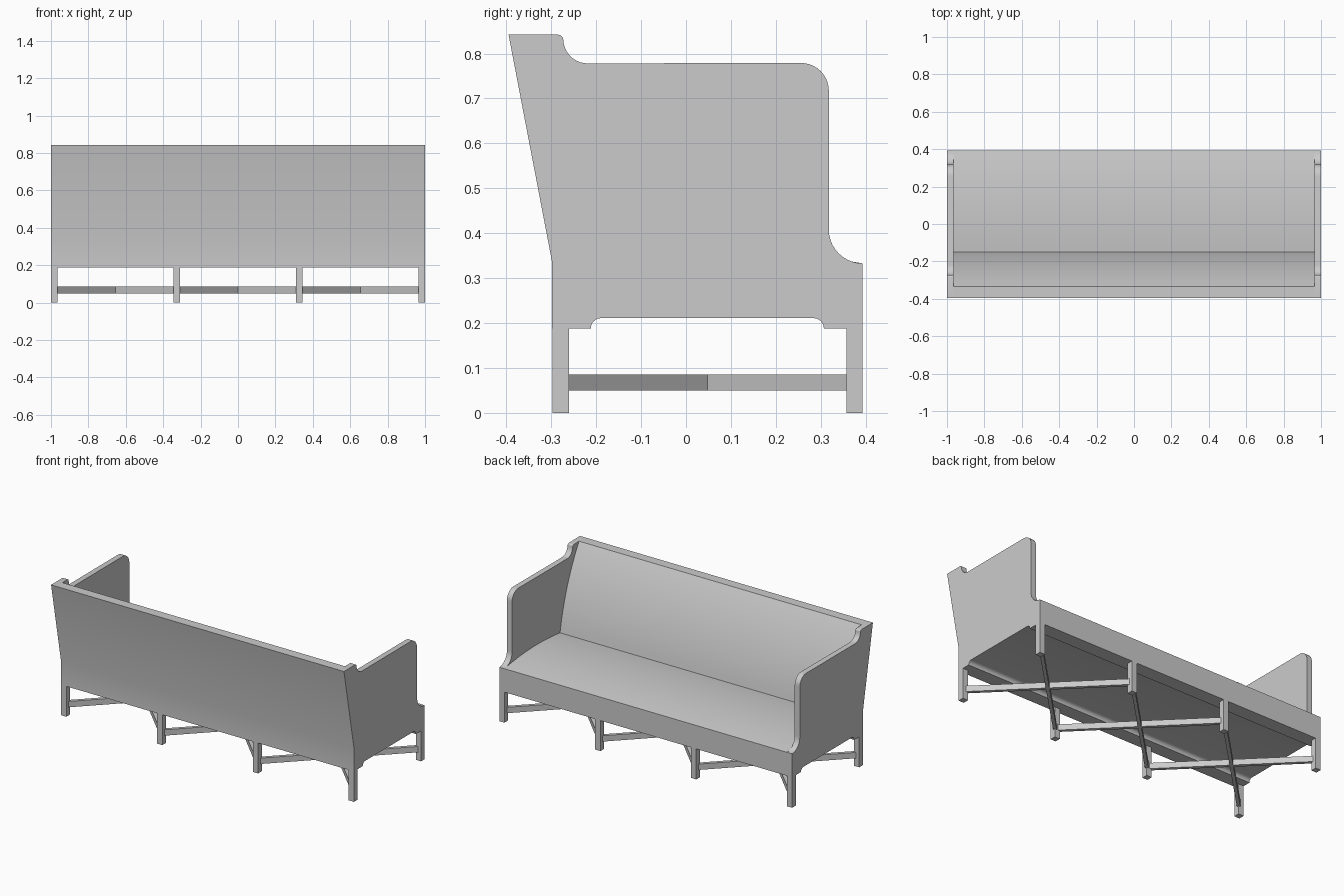
import bpy, bmesh, math
from mathutils import Vector

cube = bpy.data.objects.get("Cube")
if cube:
    bpy.data.objects.remove(cube, do_unlink=True)

grey = bpy.data.materials.new("light_grey")
grey.use_nodes = True
COLOUR = (0.6, 0.6, 0.6, 1)
grey.diffuse_color = COLOUR
grey.node_tree.nodes["Principled BSDF"].inputs["Base Color"].default_value = COLOUR

HALF = 1.0       # half length
PANEL = 0.035    # thickness of end panels and legs


def finish(name, bm):
    bmesh.ops.recalc_face_normals(bm, faces=bm.faces)
    mesh = bpy.data.meshes.new(name)
    bm.to_mesh(mesh)
    bm.free()
    mesh.materials.append(grey)
    obj = bpy.data.objects.new(name, mesh)
    bpy.context.collection.objects.link(obj)
    bpy.ops.object.select_all(action='DESELECT')
    obj.select_set(True)
    bpy.context.view_layer.objects.active = obj
    bpy.ops.object.shade_smooth_by_angle(angle=math.radians(30))
    return obj


def extrude_profile(name, points, x0, x1):
    """Extrude a (y, z) outline along x."""
    bm = bmesh.new()
    face = bm.faces.new([bm.verts.new((x0, y, z)) for y, z in points])
    ext = bmesh.ops.extrude_face_region(bm, geom=[face])
    verts = [v for v in ext["geom"] if isinstance(v, bmesh.types.BMVert)]
    bmesh.ops.translate(bm, verts=verts, vec=(x1 - x0, 0, 0))
    return finish(name, bm)


def arc(cy, cz, r, a0, a1, n=10):
    angles = [math.radians(a0 + (a1 - a0) * i / n) for i in range(n + 1)]
    return [(cy + r * math.cos(a), cz + r * math.sin(a)) for a in angles]


def bulge(p, q, sag, n=16):
    """Shallow curve from p to q, swelling to the right of travel."""
    p, q = Vector(p), Vector(q)
    d = (q - p).normalized()
    side = Vector((d.y, -d.x))
    return [tuple(p.lerp(q, i / n) + side * sag * 4 * (i / n) * (1 - i / n))
            for i in range(n + 1)]


def box(name, centre, size, turn=0.0):
    bm = bmesh.new()
    bmesh.ops.create_cube(bm, size=1)
    bmesh.ops.scale(bm, vec=size, verts=bm.verts)
    obj = finish(name, bm)
    obj.location = centre
    obj.rotation_euler.z = turn
    return obj


# Shared outline: sloping back, then the underside with its raised middle
lower = [(-0.395, 0.842), (-0.298, 0.335), (-0.298, 0.188), (-0.212, 0.188)]
lower += arc(-0.189, 0.188, 0.023, 180, 90, 6)[1:]
lower += arc(0.284, 0.188, 0.023, 90, 0, 6)
lower += [(0.393, 0.188)]

# Seat and back body with softly crowned cushions
seat = bulge((0.393, 0.333), (-0.15, 0.347), 0.02)
seat = [(y, z) for y, z in seat]
back = bulge((-0.15, 0.347), (-0.335, 0.842), 0.025)
extrude_profile("seat_and_back", lower + seat[:-1] + back, -HALF + PANEL, HALF - PANEL)

# End panels with scooped arm front and scooped step up to the back
panel = list(lower)
panel += arc(0.393, 0.408, 0.075, 270, 180)
panel += arc(0.256, 0.717, 0.062, 0, 90)
panel += arc(-0.219, 0.832, 0.054, 270, 180)
panel += arc(-0.285, 0.830, 0.012, 0, 90, 5)
for side, label in ((1, "left"), (-1, "right")):
    extrude_profile(f"{label}_end_panel", panel, side * HALF, side * (HALF - PANEL))

# Four pairs of square legs
BACK_Y, FRONT_Y = -0.279, 0.375
leg_x = [-0.982, -0.327, 0.327, 0.982]
for i, x in enumerate(leg_x):
    for row, y in (("back", BACK_Y), ("front", FRONT_Y)):
        box(f"{row}_leg_{i + 1}", (x, y, 0.095), (0.036, 0.036, 0.19))

# Crossed stretchers in each bay between the legs
for i, (xa, xb) in enumerate(zip(leg_x, leg_x[1:])):
    dx, dy = xb - xa, FRONT_Y - BACK_Y
    mid = ((xa + xb) / 2, (FRONT_Y + BACK_Y) / 2, 0.068)
    for s, label in ((1, "a"), (-1, "b")):
        box(f"stretcher_{i + 1}{label}", mid, (math.hypot(dx, dy), 0.02, 0.036),
            math.atan2(s * dy, dx))
